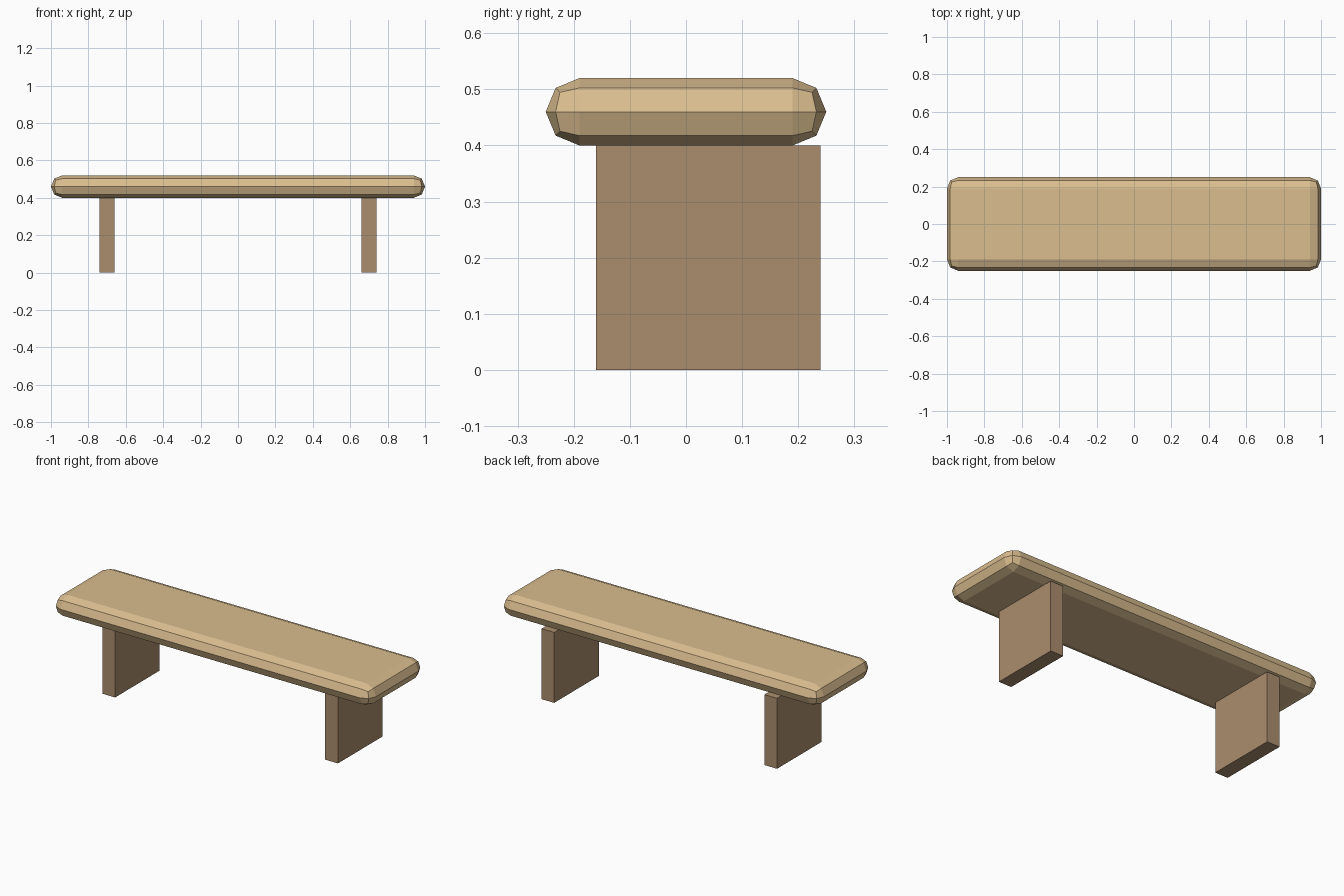
import bpy

# Remove the default cube
default = bpy.data.objects.get("Cube")
if default:
    bpy.data.objects.remove(default, do_unlink=True)


def srgb(*channels):
    """Convert 0-255 display values to a linear colour."""
    return tuple(((c / 255 + 0.055) / 1.055) ** 2.4 for c in channels) + (1.0,)


def make_material(name, colour):
    mat = bpy.data.materials.new(name)
    mat.use_nodes = True
    mat.diffuse_color = colour
    mat.node_tree.nodes["Principled BSDF"].inputs["Base Color"].default_value = colour
    return mat


def make_box(name, size, centre, mat):
    bpy.ops.mesh.primitive_cube_add(size=1, location=centre)
    obj = bpy.context.object
    obj.name = name
    obj.scale = size
    bpy.ops.object.transform_apply(location=False, rotation=False, scale=True)
    obj.data.materials.append(mat)
    return obj


light_wood = make_material("light wood", srgb(218, 189, 143))
dark_wood = make_material("dark wood", srgb(171, 141, 110))

# Seat: a slab whose edges are rounded over its full thickness
seat = make_box("seat", (2.0, 0.5, 0.12), (0, 0, 0.46), light_wood)
bevel = seat.modifiers.new("rounded edges", "BEVEL")
bevel.width = 0.06
bevel.segments = 2
bevel.limit_method = "NONE"

# Legs: two plain panels set slightly towards the back
for side, name in ((1, "left_leg"), (-1, "right_leg")):
    make_box(name, (0.08, 0.4, 0.4), (side * 0.7, 0.04, 0.2), dark_wood)
